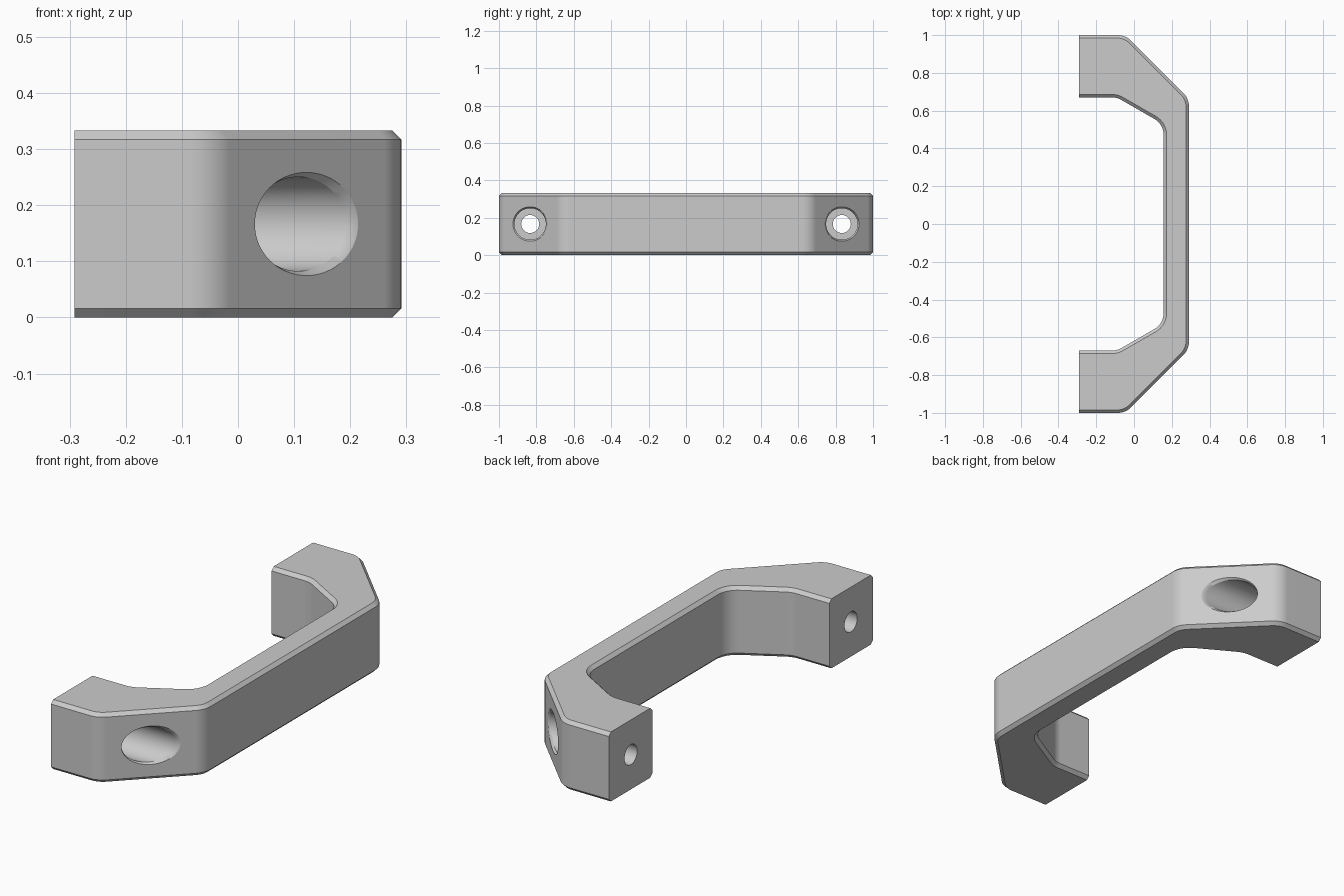
import bpy, bmesh, math
from mathutils import Vector

if "Cube" in bpy.data.objects:
    bpy.data.objects.remove(bpy.data.objects["Cube"], do_unlink=True)

HEIGHT = 0.333
END_X = -0.291
CHAMFER = 0.016
HOLE_Y = 0.833
FACE_X = 0.122      # slanted face position on the hole axis

grey = bpy.data.materials.new("plain grey")
grey.use_nodes = True
grey.diffuse_color = (0.6, 0.6, 0.6, 1)
grey.node_tree.nodes["Principled BSDF"].inputs["Base Color"].default_value = (0.6, 0.6, 0.6, 1)


def rounded(corners, steps=8):
    """Turn (x, y, radius) corners into an outline with arcs."""
    out = []
    for i, (x, y, r) in enumerate(corners):
        p = Vector((x, y, 0))
        if r == 0:
            out.append(p)
            continue
        a = (Vector((*corners[i - 1][:2], 0)) - p).normalized()
        b = (Vector((*corners[(i + 1) % len(corners)][:2], 0)) - p).normalized()
        half = a.angle(b) / 2
        centre = p + (a + b).normalized() * r / math.sin(half)
        reach = r / math.tan(half)
        u = (p + a * reach - centre).normalized()
        v = (p + b * reach - centre).normalized()
        out += [centre + u.slerp(v, k / steps) * r for k in range(steps + 1)]
    return out


def finish(bm, name):
    bmesh.ops.recalc_face_normals(bm, faces=bm.faces)
    mesh = bpy.data.meshes.new(name)
    bm.to_mesh(mesh)
    bm.free()
    mesh.materials.append(grey)
    obj = bpy.data.objects.new(name, mesh)
    bpy.context.collection.objects.link(obj)
    return obj


def mirrored(points):
    return [(x, -y, r) for x, y, r in reversed(points)]


# Handle body: rounded outline extruded upward, long edges chamfered
outer = [(END_X, 1, 0), (-0.045, 1, 0.1), (0.291, 0.664, 0.1)]
inner = [(0.157, 0.528, 0.1), (-0.09, 0.67, 0.1), (END_X, 0.67, 0)]
outline = rounded(outer + mirrored(outer) + mirrored(inner) + inner)

bm = bmesh.new()
base = bm.faces.new([bm.verts.new(p) for p in outline])
top = bmesh.ops.extrude_face_region(bm, geom=[base])["geom"]
bmesh.ops.translate(bm, verts=[g for g in top if isinstance(g, bmesh.types.BMVert)],
                    vec=(0, 0, HEIGHT))
bmesh.ops.recalc_face_normals(bm, faces=bm.faces)
rims = [e for e in bm.edges
        if abs(e.verts[0].co.z - e.verts[1].co.z) < 1e-4
        and max(v.co.x for v in e.verts) > END_X + 0.001]
bmesh.ops.bevel(bm, geom=rims, offset=CHAMFER, segments=1, affect="EDGES")
handle = finish(bm, "handle_body")


def hole_cutter(side, name, sides=64):
    """Stepped screw hole along x, its mouth slanted to follow the face."""
    # radius, x on the axis, slant
    rings = [(0.048, -0.4, 0), (0.048, -0.12, 0), (0.084, -0.12, 0),
             (0.084, FACE_X - 0.014, 1), (0.092, FACE_X, 1), (0.1, FACE_X + 0.014, 1)]
    bm = bmesh.new()
    loops = []
    for r, x, slant in rings:
        loop = []
        for k in range(sides):
            a = math.tau * k / sides
            dy = r * math.cos(a)
            loop.append(bm.verts.new((x - slant * dy, side * (HOLE_Y + dy),
                                      HEIGHT / 2 + r * math.sin(a))))
        loops.append(loop)
    for lo, hi in zip(loops, loops[1:]):
        for k in range(sides):
            n = (k + 1) % sides
            bm.faces.new((lo[k], lo[n], hi[n], hi[k]))
    bm.faces.new(loops[0])
    bm.faces.new(loops[-1])
    cutter = finish(bm, name)
    cutter.hide_render = True
    return cutter


# Cut one screw hole through each foot
bpy.context.view_layer.objects.active = handle
handle.select_set(True)
for side, name in ((1, "back_hole_cutter"), (-1, "front_hole_cutter")):
    cutter = hole_cutter(side, name)
    cut = handle.modifiers.new("screw hole", "BOOLEAN")
    cut.operation = "DIFFERENCE"
    cut.solver = "EXACT"
    cut.object = cutter
    bpy.ops.object.modifier_apply(modifier=cut.name)
    bpy.data.objects.remove(cutter, do_unlink=True)

# Smooth the rounded corners and bores, keep chamfers crisp
bpy.ops.object.shade_smooth_by_angle(angle=math.radians(25))
weighted = handle.modifiers.new("flat face normals", "WEIGHTED_NORMAL")
weighted.keep_sharp = True
